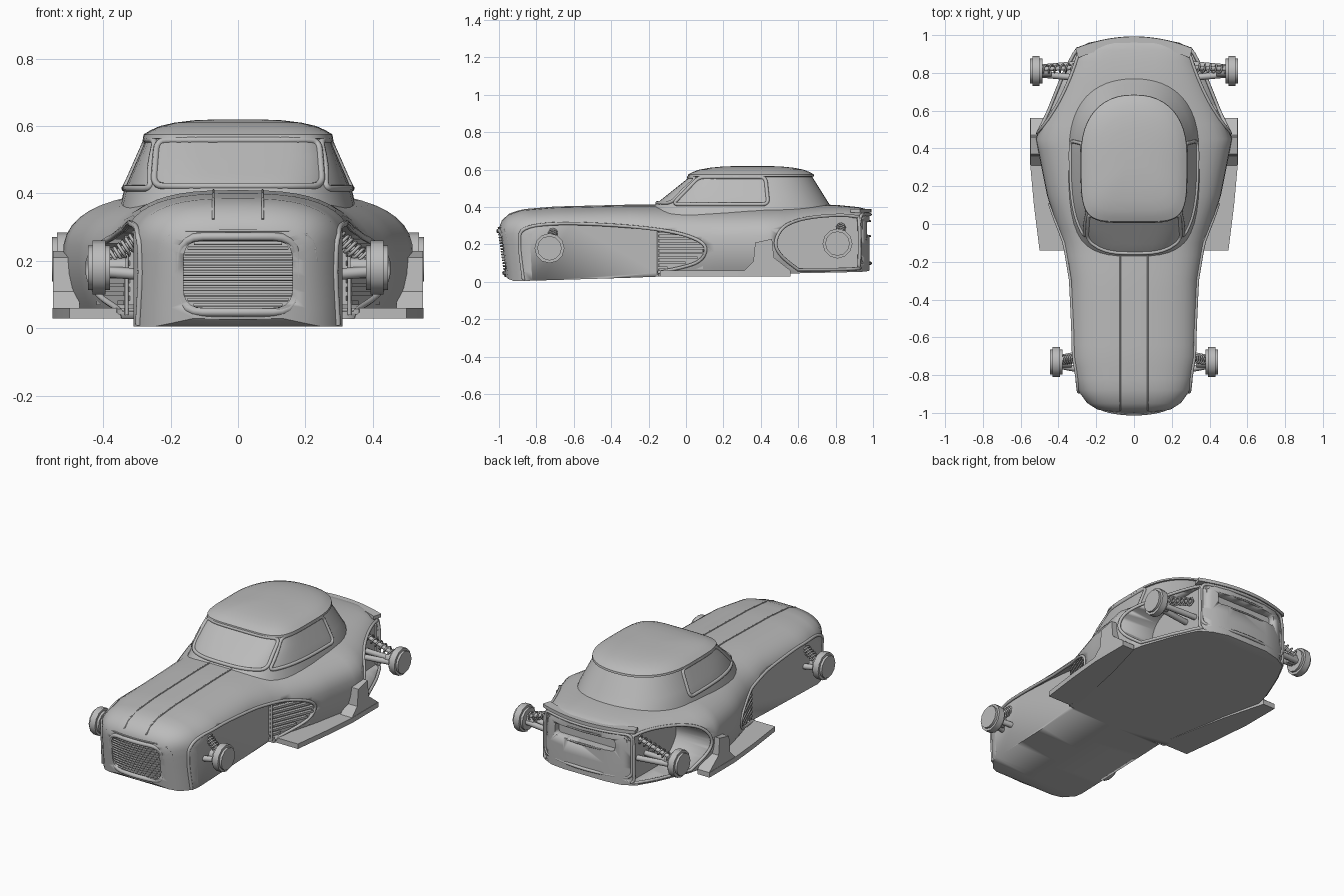
import bpy, bmesh, math
from mathutils import Vector, Matrix

if "Cube" in bpy.data.objects:
    bpy.data.objects.remove(bpy.data.objects["Cube"])

grey = bpy.data.materials.new("plain_grey")
grey.use_nodes = True
grey.diffuse_color = (0.5, 0.5, 0.5, 1)
grey.node_tree.nodes["Principled BSDF"].inputs["Base Color"].default_value = (0.5, 0.5, 0.5, 1)


def finish(name, bm, smooth=True):
    me = bpy.data.meshes.new(name)
    bmesh.ops.recalc_face_normals(bm, faces=bm.faces)
    bm.to_mesh(me)
    bm.free()
    ob = bpy.data.objects.new(name, me)
    bpy.context.collection.objects.link(ob)
    me.materials.append(grey)
    if smooth:
        bpy.ops.object.select_all(action='DESELECT')
        ob.select_set(True)
        bpy.context.view_layer.objects.active = ob
        bpy.ops.object.shade_smooth_by_angle(angle=math.radians(35))
    return ob


def loft(name, rings):
    bm = bmesh.new()
    vs = [[bm.verts.new(p) for p in r] for r in rings]
    n = len(rings[0])
    for a, b in zip(vs, vs[1:]):
        for i in range(n):
            bm.faces.new((a[i], a[(i + 1) % n], b[(i + 1) % n], b[i]))
    bm.faces.new(vs[0])
    bm.faces.new(vs[-1])
    return finish(name, bm)


def prism(name, pts, axis, lo, hi):
    """Extrude a 2D outline along axis 0 (x), 1 (y) or 2 (z)."""
    def put(p, t):
        q = list(p)
        q.insert(axis, t)
        return q
    return loft(name, [[put(p, lo) for p in pts], [put(p, hi) for p in pts]])


def tube(name, pts, r, closed=False):
    cu = bpy.data.curves.new(name, 'CURVE')
    cu.dimensions = '3D'
    cu.bevel_depth, cu.bevel_resolution, cu.use_fill_caps = r, 2, True
    sp = cu.splines.new('POLY')
    sp.points.add(len(pts) - 1)
    for q, p in zip(sp.points, pts):
        q.co = (*p, 1)
    sp.use_cyclic_u = closed
    cu.materials.append(grey)
    ob = bpy.data.objects.new(name, cu)
    bpy.context.collection.objects.link(ob)
    return ob


def smooth(pts, k=5):
    """Catmull-Rom resampling of a path."""
    p = [Vector(q) for q in [pts[0], *pts, pts[-1]]]
    out = []
    for a, b, c, d in zip(p, p[1:], p[2:], p[3:]):
        for i in range(k):
            t = i / k
            out.append(0.5 * (2 * b + (c - a) * t + (2 * a - 5 * b + 4 * c - d) * t * t
                              + (3 * b - a - 3 * c + d) * t ** 3))
    return out + [p[-1]]


def rounded(corners, r, k=5):
    """Round the corners of a 2D polygon."""
    out = []
    for i, c in enumerate(corners):
        c = Vector(c)
        a = c + (Vector(corners[i - 1]) - c).normalized() * r
        b = c + (Vector(corners[(i + 1) % len(corners)]) - c).normalized() * r
        out += [a.lerp(c, t / k).lerp(c.lerp(b, t / k), t / k) for t in range(k + 1)]
    dense = []
    for a, b in zip(out, out[1:] + out[:1]):
        m = max(1, int((b - a).length / 0.03))
        dense += [a.lerp(b, j / m) for j in range(m)]
    return dense


def rect(x, z0, z1, r):
    return rounded([(-x, z0), (x, z0), (x, z1), (-x, z1)], r)


def cut(target, cutter):
    m = target.modifiers.new("cut", 'BOOLEAN')
    m.operation, m.solver, m.object = 'DIFFERENCE', 'EXACT', cutter
    cutter.hide_render = True
    cutter.hide_set(True)


# Body stations: y, half width, top, waist, bottom, squareness, tuck
KEYS = [(-1, .13, .29, .18, .03, 3, 1), (-.985, .2, .325, .2, .015, 3, 1),
        (-.95, .25, .36, .22, .005, 3, 1), (-.88, .3, .385, .22, .005, 2.9, 1),
        (-.7, .34, .4, .22, .01, 2.8, .98), (-.3, .345, .41, .22, .022, 2.8, .95),
        (-.1, .38, .41, .2, .03, 2.5, .92), (.15, .46, .41, .2, .035, 2.6, .9),
        (.45, .52, .412, .2, .043, 2.8, .92), (.6, .47, .415, .2, .046, 2.8, .95),
        (.8, .38, .412, .2, .05, 3.2, .97), (.92, .315, .4, .2, .053, 4, .97),
        (.96, .24, .39, .2, .055, 5, .97), (.98, .14, .38, .2, .06, 5, .97)]


def station(y):
    i = max(j for j in range(len(KEYS) - 1) if KEYS[j][0] <= y or j == 0)
    a, b = KEYS[i], KEYS[i + 1]
    t = min(1, max(0, (y - a[0]) / (b[0] - a[0])))
    return [p + (q - p) * t for p, q in zip(a[1:], b[1:])]


def side_x(y, z):
    w, zt, zw, zb, n, tuck = station(y)
    if z > zw:
        return w * max(0, 1 - min(1, (z - zw) / (zt - zw)) ** n) ** (1 / n)
    return w * (1 - (1 - tuck) * min(1, (zw - z) / (zw - zb)) ** 2)


def top_z(y, x):
    w, zt, zw, zb, n, tuck = station(y)
    return zw + (zt - zw) * max(0, 1 - min(1, abs(x) / w) ** n) ** (1 / n)


def lean(y, z):
    return y + max(0, -.8 - y) * .2 * max(0, 1 - z / .28)


def body_ring(y):
    w, zt, zw, zb, n, tuck = station(y)
    half = [(side_x(y, z), z) for z in [zb + (zw - zb) * i / 4 for i in range(4)]]
    for i in range(12):
        a = math.pi / 2 * i / 12
        half.append((w * math.cos(a) ** (2 / n), zw + (zt - zw) * math.sin(a) ** (2 / n)))
    ring = [(0, zb), *half, (0, zt), *[(-x, z) for x, z in reversed(half)]]
    return [(x, lean(y, z), z) for x, z in ring]


ys = []
for a, b in zip(KEYS, KEYS[1:]):
    m = max(1, round((b[0] - a[0]) / .06))
    ys += [a[0] + (b[0] - a[0]) * j / m for j in range(m)]
body = loft("body", [body_ring(y) for y in ys + [KEYS[-1][0]]])

# Side openings with rolled lips
front_arch = smooth([(-.885, .01), (-.895, .2), (-.86, .285), (-.67, .312), (-.35, .3), (-.09, .27),
                     (.06, .225), (.105, .17), (.05, .1), (-.15, .05)])
rear_arch = smooth([(.6, .065), (.51, .14), (.48, .21), (.52, .29), (.62, .335), (.78, .355),
                    (.9, .35), (.925, .32), (.925, .1), (.9, .07), (.6, .065)])
for s, side in ((1, "left"), (-1, "right")):
    for nm, arch, extra, inner in (("front", front_arch, [(-.15, -.1), (-.885, -.1)], .31),
                                   ("rear", rear_arch[:-1], [], .27)):
        outline = [tuple(p) for p in arch] + extra
        cut(body, prism(f"{side}_{nm}_arch_cutter", outline, 0, s * inner, s * .8))
        tube(f"{side}_{nm}_arch_lip", [(s * side_x(y, z), lean(y, z), z) for y, z in arch], .009,
             not extra)
    # Louvred vent behind the front wheel
    tube(f"{side}_vent_edge", [(s * .33, -.15, .04), (s * .33, -.15, .275)], .006)
    prism(f"{side}_vent_back", [(s * .3, -.15), (s * .32, -.15), (s * .42, .09), (s * .3, .1)], 2,
          .07, .24)
    for i in range(8):
        z = .07 + .026 * i
        end = .1 - .2 * (abs(z - .17) / .1) ** 2.2
        d = max(.03, end + .15) / .25
        a, b = Vector((.325, -.15)), Vector((.325 + .11 * d, -.15 + .25 * d))
        prism(f"{side}_vent_slat_{i}", [(s * (a.x - .03), a.y), (s * (a.x + .015), a.y),
              (s * (b.x + .01), b.y), (s * (b.x - .03), b.y)], 2, z, z + .013)
    # Sill plate and winglet
    prism(f"{side}_sill", [(s * .31, -.14), (s * .5, -.14), (s * .53, .1), (s * .55, .32),
          (s * .55, .56), (s * .47, .56), (s * .4, .3)], 2, .03, .06)
    prism(f"{side}_winglet", [(.3, .05), (.36, .11), (.37, .21), (.46, .23), (.47, .13), (.56, .06)],
          0, s * .47, s * .548)

# Grille and tail recesses follow the bowed ends
def nose(x, z):
    return (x, -1.003 + .04 * max(0, 1 - z / .28) + .8 * x * x, z)


def tail(x, z):
    return (x, .985 - .65 * x * x, z)


cut(body, prism("grille_cutter", [tuple(p) for p in rect(.162, .06, .262, .06)], 1, -1.2, -.93))
tube("grille_frame", [nose(x, z) for x, z in rect(.178, .048, .272, .075)], .013, True)
tube("grille_surround", [nose(x, z) for x, z in rect(.232, .03, .29, .08)], .004, True)
for i in range(13):
    z = .07 + .0152 * i
    w = .165 - .05 * (abs(z - .161) / .1) ** 4
    tube(f"grille_slat_{i}", [nose(w * t / 4, z) for t in range(-4, 5)], .0052)
cut(body, prism("tail_slot_cutter", [tuple(p) for p in rect(.2, .25, .32, .02)], 1, .93, 1.2))
tube("tail_slot_frame", [tail(x, z) for x, z in rect(.205, .245, .325, .025)], .005, True)
tube("tail_frame", [tail(x, z) for x, z in rect(.29, .1, .36, .04)], .009, True)
for s in (1, -1):
    tube("tail_side_trim", [tail(s * x, z) for x, z in
         ((.25, .34), (.265, .33), (.265, .15), (.25, .135), (.22, .135))], .006)
tail_lip = [(.31 * t / 8, .992 - .65 * (.31 * t / 8) ** 2) for t in range(-8, 9)]
prism("tail_lip", tail_lip + [(x * .95, y - .05) for x, y in reversed(tail_lip)], 2, .37, .39)

# Bonnet seams
for s in (1, -1):
    tube("bonnet_seam", [(s * .073, y, top_z(y, .073)) for y in [-.985 + .041 * i for i in range(21)]],
         .004)


# Cabin: height, half width, centre y, front reach, rear reach, front squareness
CAB = [(.34, .355, .37, .6, .45, 3), (.41, .338, .38, .55, .39, 3), (.562, .272, .36, .34, .315, 5)]


def cab_level(z):
    a, b = CAB[:2] if z < .41 else CAB[1:]
    t = (z - a[0]) / (b[0] - a[0])
    return [p + (q - p) * t for p, q in zip(a[1:], b[1:])]


def cab_ring(z, level, grow=0, scale=1):
    w, cy, f, r, n = level
    ring = []
    for i in range(48):
        a = 2 * math.pi * i / 48
        c, s = math.cos(a), math.sin(a)
        e = n if s < 0 else 2.3
        x = math.copysign(abs(c) ** (2 / e), c) * (w * scale + grow)
        y = math.copysign(abs(s) ** (2 / e), s) * ((f if s < 0 else r) * scale + grow)
        ring.append((x, cy + y, z))
    return ring


top = cab_level(.562)
cabin_rings = [cab_ring(z, cab_level(z)) for z in (.34, .41, .46, .51, .562)]
cabin_rings += [cab_ring(z, top, g, k) for z, g, k in
                ((.563, .01, 1), (.575, .008, 1), (.588, 0, .95), (.6, 0, .85), (.61, 0, .69),
                 (.617, 0, .48), (.62, 0, .2))]
loft("cabin", cabin_rings)


def screen_point(x, z):
    w, cy, f, r, n = cab_level(z)
    return (x, cy - f * (1 - min(1, abs(x) / w) ** n) ** (1 / n), z)


def window_point(y, z):
    w, cy, f, r, n = cab_level(z)
    d, e = ((cy - y) / f, n) if y < cy else ((y - cy) / r, 2.3)
    return (w * max(0, 1 - d ** e) ** (1 / e), y, z)


screen = rounded([(-.25, .422), (.25, .422), (.24, .558), (-.24, .558)], .03)
tube("windscreen_frame", [screen_point(x, z) for x, z in screen], .01, True)
window = rounded([(-.07, .415), (.44, .415), (.425, .56), (.07, .56)], .03)
for s, side in ((1, "left"), (-1, "right")):
    tube(f"{side}_window_frame", [(s * x, y, z) for x, y, z in
         [window_point(y, z) for y, z in window]], .01, True)

# Hubs and suspension
for s, side in ((1, "left"), (-1, "right")):
    for end, y, z, x, root in (("front", -.73, .18, .412, .29), ("rear", .81, .205, .518, .25)):
        bm = bmesh.new()
        bmesh.ops.create_cone(bm, cap_ends=True, segments=12, radius1=.08, radius2=.08, depth=.066,
                              matrix=Matrix.Translation((s * x, y, z))
                              @ Matrix.Rotation(math.pi / 2, 4, 'Y'))
        rim = [e for e in bm.edges if abs(e.verts[0].co.x - e.verts[1].co.x) < .001]
        bmesh.ops.bevel(bm, geom=rim, offset=.014, segments=2, affect='EDGES')
        finish(f"{side}_{end}_hub", bm)
        for dy in (-.04, .04):
            tube(f"{side}_{end}_arm", [(s * root, y + dy, z - .02), (s * x, y + dy * .4, z - .01)], .017)
        tube(f"{side}_{end}_axle", [(s * (x - .08), y, z), (s * x, y, z)], .03)
        a, b = Vector((s * root, y + .02, z + .095)), Vector((s * (x - .03), y + .01, z + .02))
        tube(f"{side}_{end}_damper", [a, b], .012)
        turn = (b - a).normalized().cross(Vector((0, 1, 0)))
        coil = [a.lerp(b, i / 72) + .022 * (turn * math.cos(i * .7) + Vector((0, math.sin(i * .7), 0)))
                for i in range(73)]
        tube(f"{side}_{end}_spring", coil, .005)
